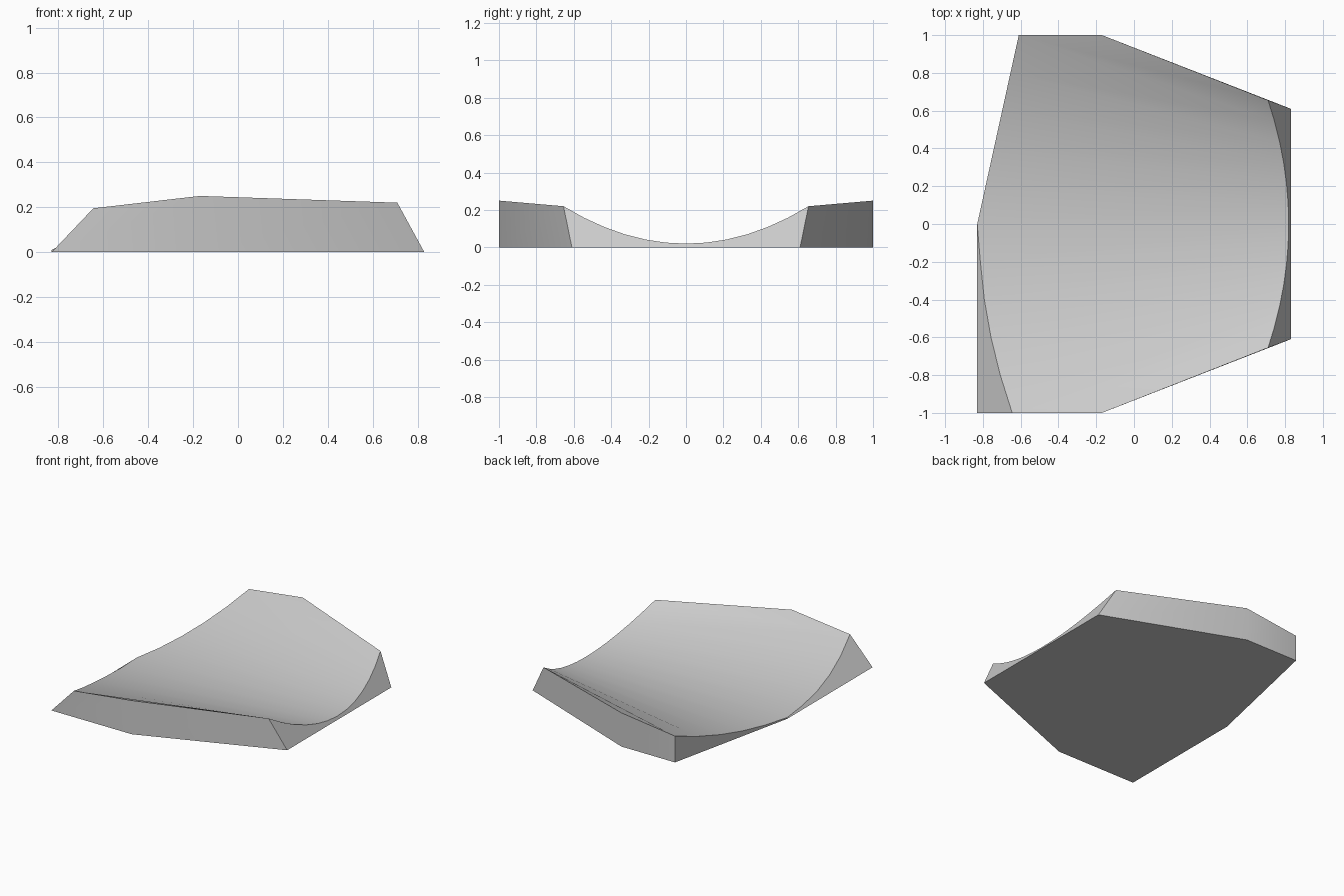
import bpy, bmesh, math

cube = bpy.data.objects.get("Cube")
if cube:
    bpy.data.objects.remove(cube, do_unlink=True)

# Single stone-grey material
grey = bpy.data.materials.new("light grey")
grey.use_nodes = True
colour = (0.6, 0.6, 0.6, 1)
grey.diffuse_color = colour
grey.node_tree.nodes["Principled BSDF"].inputs["Base Color"].default_value = colour

bm = bmesh.new()
STEPS = 5            # strips on each half of the trough


def left_rim(k):
    """Wide end: sloped wall on the front half, upright wall on the back half."""
    u = k / STEPS
    z = 0.01 + 0.185 * u * u
    x = -0.83 + (0.95 * z if u < 0 else 0.22 * u)
    return bm.verts.new((x, u, z))


def right_rim(k):
    """Narrow end: arc lying on a sloped plane."""
    y = 0.655 * k / (STEPS + 1)
    z = 0.02 + 0.2 * (y / 0.655) ** 2
    return bm.verts.new((0.83 - 0.12 * z / 0.22, y, z))


left = [left_rim(k) for k in range(-STEPS, STEPS + 1)]
right = [right_rim(k) for k in range(-STEPS - 1, STEPS + 2)]
peak_front, peak_back = [bm.verts.new((-0.17, y, 0.25)) for y in (-1, 1)]

# Base outline, counter-clockwise from the front wide corner
outline = [(-0.83, -1), (-0.17, -1), (0.83, -0.61), (0.83, 0.61),
           (-0.17, 1), (-0.61, 1), (-0.83, 0)]
base = [bm.verts.new((x, y, 0)) for x, y in outline]
bm.faces.new(base[::-1])

# Conical trough: ruled strips, then a fan at each side
for i in range(2 * STEPS):
    bm.faces.new((left[i], right[i + 1], right[i + 2], left[i + 1]))
for corner, peak, r_out, r_in in ((left[0], peak_front, right[0], right[1]),
                                  (left[-1], peak_back, right[-1], right[-2])):
    bm.faces.new((corner, peak, r_out))
    bm.faces.new((corner, r_out, r_in))

# Side walls
bm.faces.new((base[0], base[1], peak_front, left[0]))
bm.faces.new((base[1], base[2], right[0], peak_front))
bm.faces.new([base[2], base[3]] + right[::-1])
bm.faces.new((base[3], base[4], peak_back, right[-1]))
bm.faces.new((base[4], base[5], left[-1], peak_back))
bm.faces.new([base[5], base[6]] + left[STEPS:])
bm.faces.new([base[6], base[0]] + left[:STEPS + 1])
bmesh.ops.recalc_face_normals(bm, faces=bm.faces[:])

mesh = bpy.data.meshes.new("curved_slab")
bm.to_mesh(mesh)
bm.free()
mesh.materials.append(grey)
slab = bpy.data.objects.new("curved_slab", mesh)
bpy.context.collection.objects.link(slab)

# Smooth trough with crisp outer edges
bpy.ops.object.select_all(action="DESELECT")
slab.select_set(True)
bpy.context.view_layer.objects.active = slab
bpy.ops.object.shade_smooth_by_angle(angle=math.radians(30))
